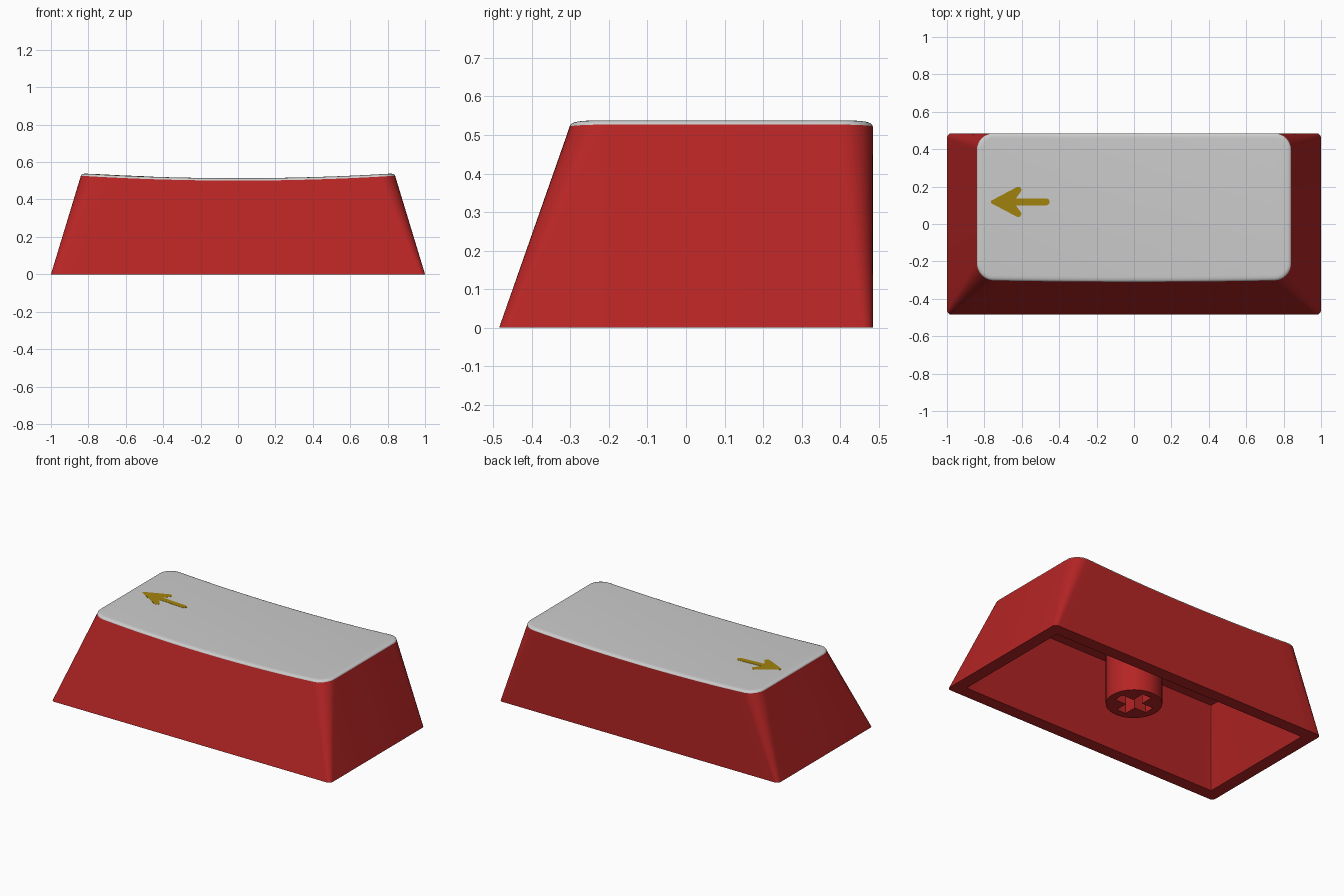
import bpy, bmesh, math

if "Cube" in bpy.data.objects:
    bpy.data.objects.remove(bpy.data.objects["Cube"])

HX, Y0, Y1, ZT = 0.84, -0.30, 0.485, 0.527   # top outline of the body
CORNER, SPAN = 8, 24                          # corner and long-edge segments


def material(name, rgb):
    m = bpy.data.materials.new(name)
    m.diffuse_color = (*rgb, 1)
    m.use_nodes = True
    m.node_tree.nodes["Principled BSDF"].inputs["Base Color"].default_value = m.diffuse_color
    return m


def make(name, bm, mat=None, smooth=True):
    bmesh.ops.recalc_face_normals(bm, faces=bm.faces)
    me = bpy.data.meshes.new(name)
    bm.to_mesh(me)
    bm.free()
    ob = bpy.data.objects.new(name, me)
    bpy.context.collection.objects.link(ob)
    if mat:
        me.materials.append(mat)
    bpy.ops.object.select_all(action='DESELECT')
    ob.select_set(True)
    bpy.context.view_layer.objects.active = ob
    if smooth:
        bpy.ops.object.shade_smooth_by_angle(angle=math.radians(35))
    return ob


def outline(hx, y0, y1, r):
    """Rounded rectangle; front points left to right, then back right to left."""
    arc = [math.pi / 2 * i / CORNER for i in range(CORNER + 1)]
    left = [(-hx + r - r * math.cos(a), r - r * math.sin(a)) for a in arc]
    w = hx - r
    mid = [(-w + 2 * w * i / SPAN, 0) for i in range(1, SPAN)]
    edge = left + mid + [(-x, d) for x, d in reversed(left)]
    return [(x, y0 + d) for x, d in edge] + [(x, y1 - d) for x, d in reversed(edge)]


def dish(x):
    return 0.501 + 0.026 * (x / HX) ** 2


def dished_ring(inset, lift):
    """Where the tapered walls meet the dished top, inset and lifted."""
    i = inset
    base = outline(1 - i, -0.485 + i, 0.485 - i, 0.025 + i * 0.1)
    top = outline(HX - i, Y0 + i, Y1 - i, 0.09 - i)
    ring = []
    for (bx, by), (tx, ty) in zip(base, top):
        z = dish(tx)
        t = z / ZT
        # sides stay nearly straight, front edge follows the wall slope
        ring.append((bx + (tx - bx) * t, by + (ty - by) * t, z + lift))
    return ring


def flat_ring(z, *args):
    return [(x, y, z) for x, y in outline(*args)]


def loft(rings):
    bm = bmesh.new()
    vs = [[bm.verts.new(p) for p in ring] for ring in rings]
    n = len(vs[0])
    for a, b in zip(vs, vs[1:]):
        for i in range(n):
            j = (i + 1) % n
            bm.faces.new((a[i], a[j], b[j], b[i]))
    for ring in (vs[0], vs[-1]):   # close both ends with strips of quads
        for i in range(n // 2 - 1):
            bm.faces.new((ring[i], ring[i + 1], ring[n - 2 - i], ring[n - 1 - i]))
    return bm


def prism(points, z0, z1):
    bm = bmesh.new()
    face = bm.faces.new([bm.verts.new((x, y, z0)) for x, y in points])
    new = bmesh.ops.extrude_face_region(bm, geom=[face])['geom']
    for v in new:
        if isinstance(v, bmesh.types.BMVert):
            v.co.z = z1
    return bm


red = material("red", (0.468, 0.018, 0.018))
gold = material("gold", (0.36, 0.226, 0.004))

# Hollow body: dished top, tapered outside, rim, tapered cavity
make("key_body", loft([
    dished_ring(0, 0),
    flat_ring(0, 1, -0.485, 0.485, 0.025),
    flat_ring(0, 0.92, -0.405, 0.405, 0.004),
    flat_ring(0.45, 0.79, -0.25, 0.405, 0.004)]), red)

# Grey top plate with a rounded lip
lip = [(0, 0), (0.001, 0.004), (0.005, 0.008), (0.012, 0.011), (0.021, 0.0125), (0.03, 0.013)]
make("top_plate", loft([dished_ring(i, h) for i, h in lip]))

# Stem with a cross-shaped socket
bm = bmesh.new()
bmesh.ops.create_cone(bm, cap_ends=True, segments=48, radius1=0.163, radius2=0.163, depth=0.403)
bmesh.ops.translate(bm, verts=bm.verts, vec=(0, 0, 0.057 + 0.403 / 2))
stem = make("stem", bm, red, smooth=False)
a, w = 0.115, 0.033
cross = [(w, w), (w, a), (-w, a), (-w, w), (-a, w), (-a, -w),
         (-w, -w), (-w, -a), (w, -a), (w, -w), (a, -w), (a, w)]
cutter = make("socket_cutter", prism(cross, 0, 0.26), red, smooth=False)
cutter.hide_render = True
bpy.ops.object.select_all(action='DESELECT')
stem.select_set(True)
bpy.context.view_layer.objects.active = stem
mod = stem.modifiers.new("socket", 'BOOLEAN')
mod.operation, mod.object, mod.solver = 'DIFFERENCE', cutter, 'EXACT'
bpy.ops.object.modifier_apply(modifier=mod.name)
bpy.data.objects.remove(cutter)
bpy.ops.object.shade_smooth_by_angle(angle=math.radians(35))


# Arrow inlay, half profile mirrored about its axis
def arc(cx, cy, r, a0, a1, n=6):
    return [(cx + r * math.cos(math.radians(a0 + (a1 - a0) * i / n)),
             cy + r * math.sin(math.radians(a0 + (a1 - a0) * i / n))) for i in range(n + 1)]


half = (arc(-0.469, 0, 0.018, 0, 90) + [(-0.632, 0.018)]
        + arc(-0.619, 0.064, 0.017, -30, 120) + [(-0.765, 0.006)])
points = half + [(x, -y) for x, y in reversed(half[1:])]
bm = prism([(x, y + 0.118) for x, y in points], -0.004, 0.0138)
bmesh.ops.triangulate(bm, faces=[f for f in bm.faces if len(f.verts) > 4])
for v in bm.verts:
    v.co.z += dish(v.co.x)
make("arrow_inlay", bm, gold, smooth=False)
